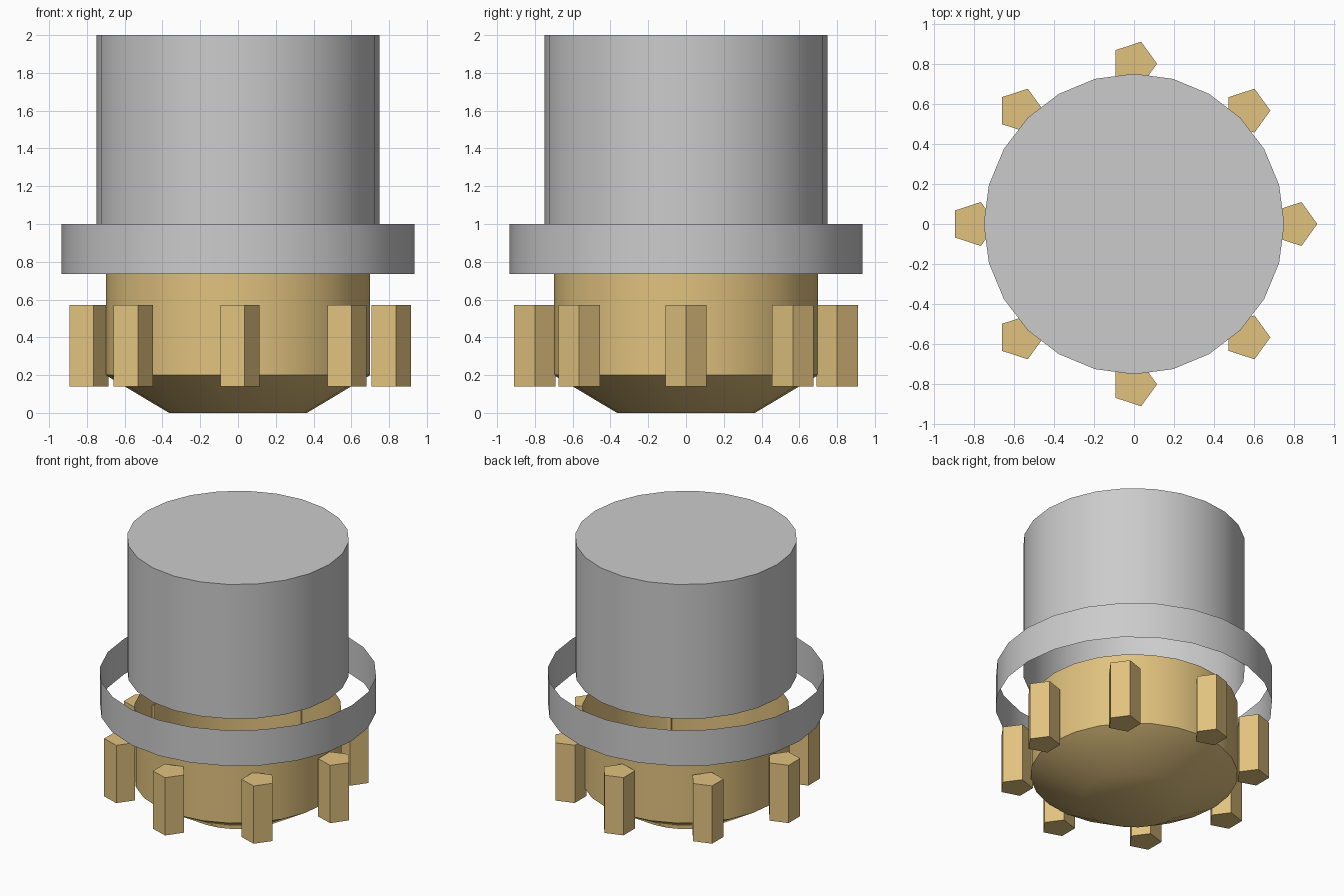
import bpy, bmesh, math

if "Cube" in bpy.data.objects:
    bpy.data.objects.remove(bpy.data.objects["Cube"])

brass = bpy.data.materials.new("brass")
brass.diffuse_color = (0.75, 0.54, 0.21, 1)
brass.use_nodes = True
brass.node_tree.nodes["Principled BSDF"].inputs["Base Color"].default_value = brass.diffuse_color


def lathe(name, profile, sides, cap_top=False, cap_bottom=False, at=(0, 0), mat=None):
    """Stack of polygon rings (radius, z), listed bottom to top, open unless capped."""
    bm = bmesh.new()
    rings = []
    for r, z in profile:
        rings.append([bm.verts.new((r * math.cos(2 * math.pi * i / sides),
                                    r * math.sin(2 * math.pi * i / sides), z))
                      for i in range(sides)])
    for low, high in zip(rings, rings[1:]):
        for i in range(sides):
            j = (i + 1) % sides
            bm.faces.new((low[i], low[j], high[j], high[i]))
    if cap_bottom:
        bm.faces.new(rings[0][::-1])
    if cap_top:
        bm.faces.new(rings[-1])
    mesh = bpy.data.meshes.new(name)
    bm.to_mesh(mesh)
    bm.free()
    obj = bpy.data.objects.new(name, mesh)
    obj.location = (at[0], at[1], 0)
    bpy.context.collection.objects.link(obj)
    if mat:
        mesh.materials.append(mat)
    # Smooth round walls, keep rims and peg corners sharp
    bpy.ops.object.select_all(action='DESELECT')
    obj.select_set(True)
    bpy.context.view_layer.objects.active = obj
    bpy.ops.object.shade_smooth_by_angle(angle=math.radians(40))
    return obj


# Upper body: closed on top, open underneath
lathe("upper_body", [(0.75, 1.0), (0.75, 2.0)], 24, cap_top=True)

# Thin open collar band
lathe("collar_band", [(0.935, 0.735), (0.935, 1.0)], 24)

# Brass cup: chamfered base, open top
lathe("base_cup", [(0.365, 0.0), (0.70, 0.20), (0.70, 0.735)], 24,
      cap_bottom=True, mat=brass)

# Eight five-sided pegs around the cup, all facing the same way
for k in range(8):
    a = k * math.pi / 4
    lathe(f"peg_{k + 1}", [(0.115, 0.14), (0.115, 0.57)], 5, True, True,
          at=(0.8 * math.cos(a), 0.8 * math.sin(a)), mat=brass)
